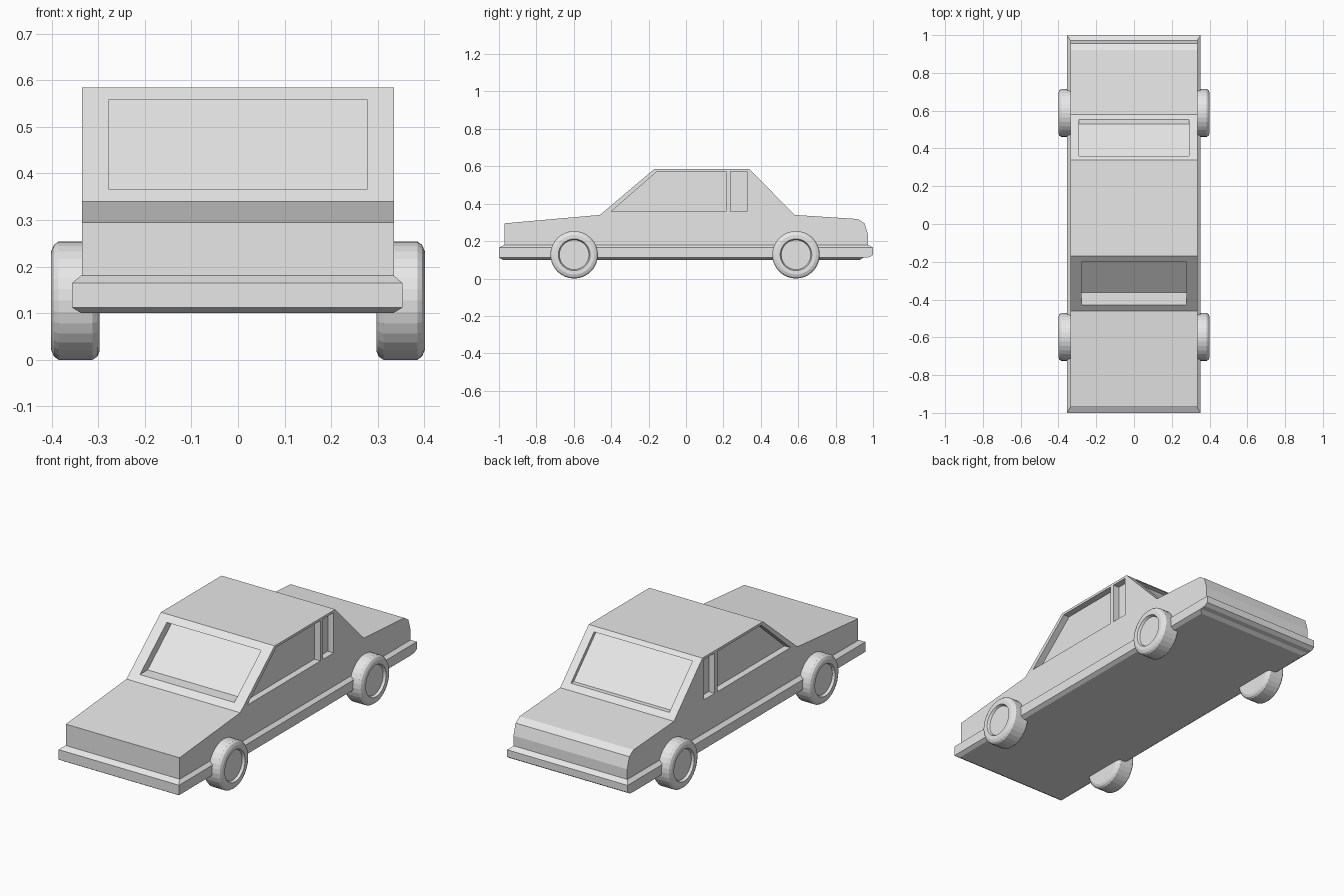
import bpy, bmesh, math

if "Cube" in bpy.data.objects:
    bpy.data.objects.remove(bpy.data.objects["Cube"])

paint = bpy.data.materials.new("plain_grey")
paint.diffuse_color = (0.8, 0.8, 0.8, 1)
paint.use_nodes = True
paint.node_tree.nodes["Principled BSDF"].inputs["Base Color"].default_value = paint.diffuse_color


def finish(bm, name):
    bmesh.ops.recalc_face_normals(bm, faces=bm.faces)
    me = bpy.data.meshes.new(name)
    bm.to_mesh(me)
    bm.free()
    me.materials.append(paint)
    ob = bpy.data.objects.new(name, me)
    bpy.context.collection.objects.link(ob)
    return ob


def loft(bm, rings):
    """Skin a stack of equal-sized rings and cap both ends."""
    vs = [[bm.verts.new(p) for p in r] for r in rings]
    n = len(rings[0])
    for a, b in zip(vs, vs[1:]):
        for i in range(n):
            bm.faces.new((a[i], a[(i + 1) % n], b[(i + 1) % n], b[i]))
    bm.faces.new(vs[0])
    bm.faces.new(vs[-1])


def prism(bm, profile, x0, x1):
    """Extrude a (y, z) profile along x."""
    loft(bm, [[(x, y, z) for y, z in profile] for x in (x0, x1)])


# Car body from its side profile
bm = bmesh.new()
prism(bm, [(-0.97, 0.15), (-0.97, 0.295), (-0.46, 0.34), (-0.17, 0.585),
           (0.34, 0.585), (0.58, 0.34), (0.92, 0.318), (0.955, 0.295),
           (0.973, 0.235), (0.973, 0.15)], -0.335, 0.335)
body = finish(bm, "car_body")

# Window recesses: windscreen, rear window, then side windows on both sides
bm = bmesh.new()
prism(bm, [(-0.6, 0.367), (-0.363, 0.367), (-0.137, 0.558), (-0.6, 0.558)], -0.278, 0.278)
prism(bm, [(0.8, 0.366), (0.53, 0.366), (0.335, 0.565), (0.8, 0.565)], -0.29, 0.29)
for s in (-1, 1):
    prism(bm, [(-0.40, 0.358), (0.215, 0.358), (0.215, 0.572), (-0.155, 0.572)], s * 0.30, s * 0.5)
    prism(bm, [(0.237, 0.358), (0.327, 0.358), (0.327, 0.572), (0.237, 0.572)], s * 0.30, s * 0.5)
cutter = finish(bm, "window_cutter")
cutter.hide_render = True
mod = body.modifiers.new("windows", 'BOOLEAN')
mod.operation = 'DIFFERENCE'
mod.solver = 'EXACT'
mod.object = cutter
bpy.context.view_layer.objects.active = body
bpy.ops.object.modifier_apply(modifier=mod.name)
bpy.data.objects.remove(cutter)

# Bumper and sill band all around, with chamfered edges: inset, front, rear, height
bm = bmesh.new()
rings = []
for inset, front, rear, z in [(0.02, -0.98, 0.93, 0.10), (0, -1.0, 0.95, 0.112),
                              (0, -1.0, 0.98, 0.114), (0, -1.0, 1.0, 0.127),
                              (0, -1.0, 1.0, 0.165), (0.019, -0.97, 0.973, 0.181)]:
    left, right = -0.356 + inset, 0.353 - inset
    rings.append([(left, front, z), (right, front, z), (right, rear, z), (left, rear, z)])
loft(bm, rings)
finish(bm, "bumper_band")

# Wheels: lathed tyre with a recessed hub
tyre = [(0.297, 0.108), (0.302, 0.12), (0.312, 0.127), (0.385, 0.127), (0.395, 0.12),
        (0.401, 0.106), (0.401, 0.085), (0.388, 0.079)]
SEG = 32
for label, y in (("front", -0.598), ("rear", 0.588)):
    for side, s in (("left", -1), ("right", 1)):
        bm = bmesh.new()
        loft(bm, [[(s * x, y + r * math.cos(2 * math.pi * i / SEG),
                    0.128 + r * math.sin(2 * math.pi * i / SEG)) for i in range(SEG)]
                  for x, r in tyre])
        ob = finish(bm, f"{label}_{side}_wheel")
        # Stand the tyre exactly on the ground
        ob.location.z = -0.001
